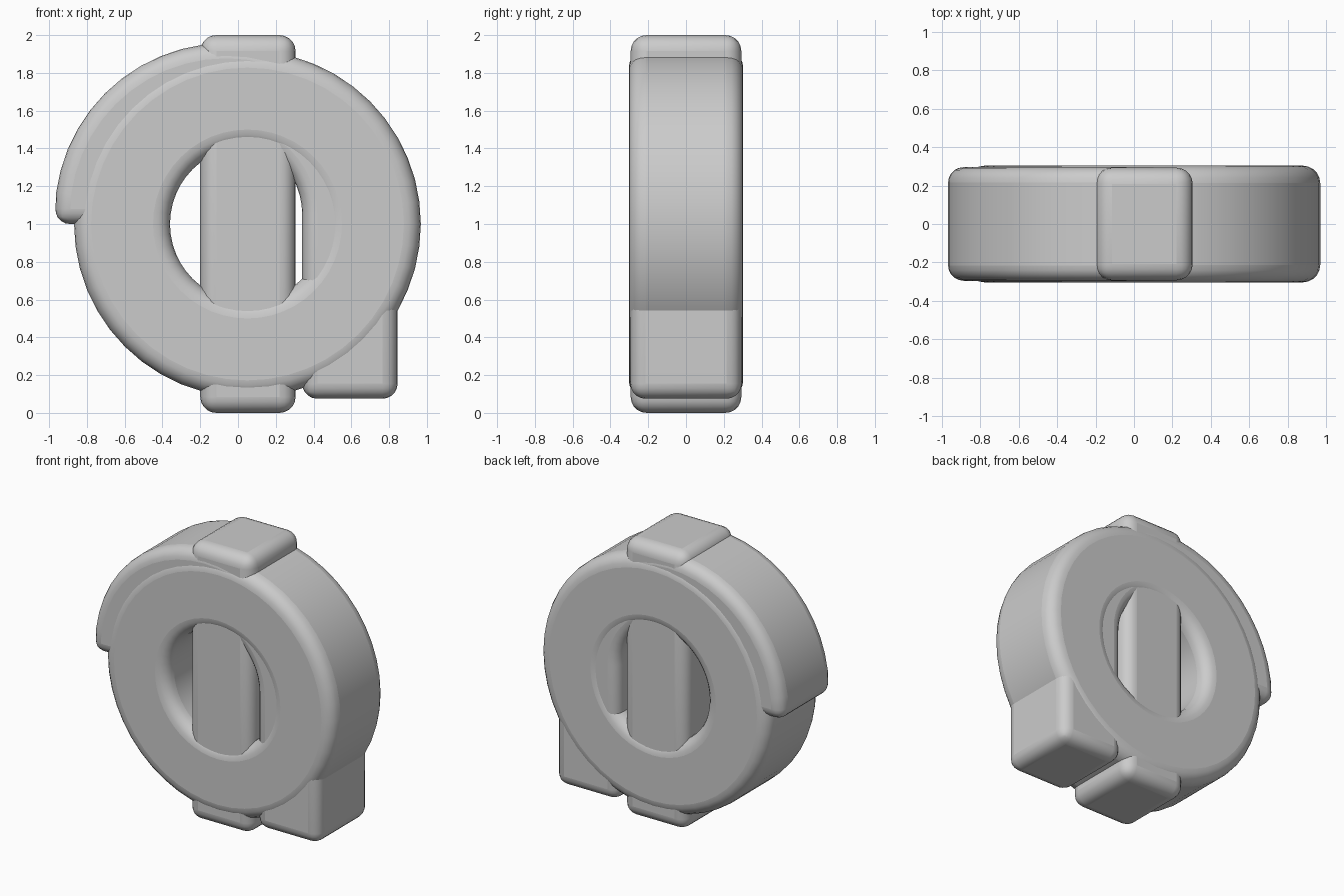
import bpy, bmesh, math

if "Cube" in bpy.data.objects:
    bpy.data.objects.remove(bpy.data.objects["Cube"])


def strip_solid(name, pairs, half_depth, bevel, closed=False):
    """Band between paired (x, z) points, thickened along y, with rounded edges."""
    bm = bmesh.new()
    rows = [[[bm.verts.new((p[0], y, p[1])) for p in pair]
             for y in (-half_depth, half_depth)] for pair in pairs]
    n = len(rows)
    for i in range(n if closed else n - 1):
        (fa, fb), (ba, bb) = rows[i]
        (fc, fd), (bc, bd) = rows[(i + 1) % n]
        for quad in ((fa, fb, fd, fc), (ba, bc, bd, bb),
                     (fa, fc, bc, ba), (fb, bb, bd, fd)):
            bm.faces.new(quad)
    if not closed:
        for (fa, fb), (ba, bb) in (rows[0], rows[-1]):
            bm.faces.new((fa, ba, bb, fb))
    bmesh.ops.recalc_face_normals(bm, faces=bm.faces)
    mesh = bpy.data.meshes.new(name)
    bm.to_mesh(mesh)
    bm.free()
    obj = bpy.data.objects.new(name, mesh)
    bpy.context.collection.objects.link(obj)
    mod = obj.modifiers.new("rounding", 'BEVEL')
    mod.width = bevel
    mod.segments = 5
    mod.limit_method = 'ANGLE'
    mod.angle_limit = math.radians(40)
    bpy.ops.object.select_all(action='DESELECT')
    obj.select_set(True)
    bpy.context.view_layer.objects.active = obj
    bpy.ops.object.shade_smooth_by_angle(angle=math.radians(35))
    return obj


def arc_pairs(cx, cz, outer, inner, angles):
    return [[(cx + r * math.cos(a), cz + r * math.sin(a)) for r in (outer, inner)]
            for a in angles]


# Thick round ring
strip_solid("ring", arc_pairs(0.05, 1.0, 0.918, 0.41,
            [2 * math.pi * i / 48 for i in range(48)]), 0.303, 0.09, closed=True)

# Upright bar through the middle
strip_solid("upright_bar", [[(0.305, 0.0), (-0.2, 0.0)],
                            [(0.305, 2.0), (-0.2, 2.0)]], 0.293, 0.085)

# Hook: right leg rising into a half-circle arch that ends at the left
hook = [[(0.845, 0.075), (0.34, 0.075)]]
hook += arc_pairs(-0.0625, 1.05, 0.9075, 0.4025,
                  [math.pi * i / 24 for i in range(25)])
hook += [[(-0.97, 1.0), (-0.465, 1.0)]]
# Drop the near-duplicate row so the end rounding has room
del hook[-2]
strip_solid("arched_hook", hook, 0.295, 0.08)
